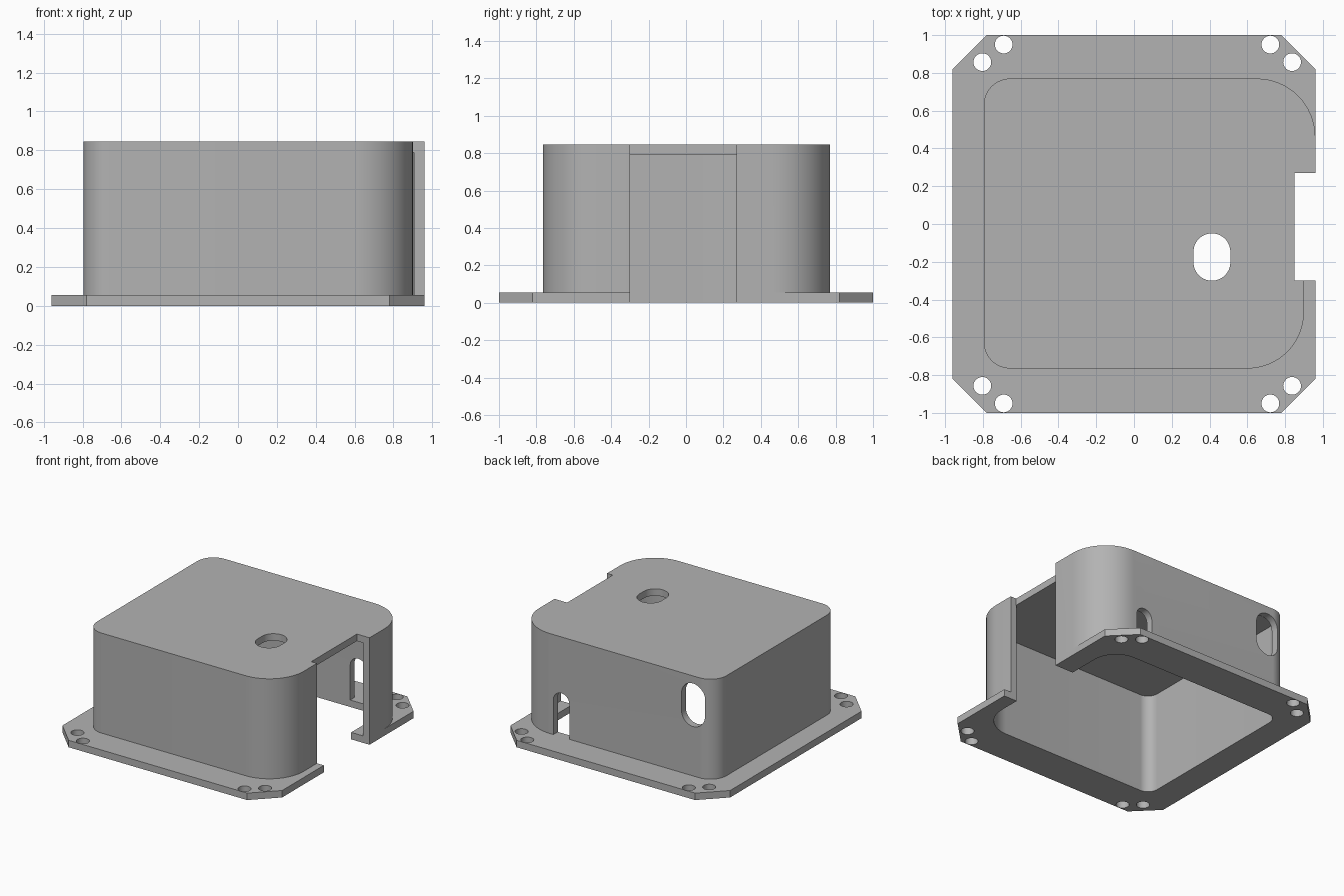
import bpy, bmesh, math
from mathutils import Vector, Matrix

cube = bpy.data.objects.get("Cube")
if cube:
    bpy.data.objects.remove(cube, do_unlink=True)

grey = bpy.data.materials.new("plain_grey")
grey.use_nodes = True
COLOUR = (0.45, 0.45, 0.45, 1)
grey.diffuse_color = COLOUR
grey.node_tree.nodes["Principled BSDF"].inputs["Base Color"].default_value = COLOUR


def outline(corners, steps=16):
    """Square corners (x, y, radius) turned into a rounded or chamfered loop."""
    points = []
    for i, (x, y, r) in enumerate(corners):
        c = Vector((x, y))
        if r == 0:
            points.append(c)
            continue
        a = (Vector(corners[i - 1][:2]) - c).normalized() * r
        b = (Vector(corners[(i + 1) % len(corners)][:2]) - c).normalized() * r
        for k in range(steps + 1):
            t = k / steps * math.pi / 2
            p = c + a + b - b * math.cos(t) - a * math.sin(t)
            if not points or (p - points[-1]).length > 1e-4:
                points.append(p)
    if (points[0] - points[-1]).length < 1e-4:
        points.pop()
    return points


def rect(x0, x1, y0, y1, r=0):
    return [(x0, y0, r), (x1, y0, r), (x1, y1, r), (x0, y1, r)]


def prism(name, points, low, high, matrix=None):
    bm = bmesh.new()
    face = bm.faces.new([bm.verts.new((p.x, p.y, low)) for p in points])
    new = bmesh.ops.extrude_face_region(bm, geom=[face])["geom"]
    top = [v for v in new if isinstance(v, bmesh.types.BMVert)]
    bmesh.ops.translate(bm, verts=top, vec=(0, 0, high - low))
    if matrix:
        bmesh.ops.transform(bm, matrix=matrix, verts=bm.verts)
    bmesh.ops.recalc_face_normals(bm, faces=bm.faces)
    mesh = bpy.data.meshes.new(name)
    bm.to_mesh(mesh)
    bm.free()
    mesh.materials.append(grey)
    obj = bpy.data.objects.new(name, mesh)
    bpy.context.collection.objects.link(obj)
    return obj


def combine(target, other, operation):
    mod = target.modifiers.new(operation, "BOOLEAN")
    mod.object, mod.operation, mod.solver = other, operation, "EXACT"
    bpy.context.view_layer.objects.active = target
    bpy.ops.object.modifier_apply(modifier=mod.name)
    bpy.data.objects.remove(other, do_unlink=True)


def cut(name, points, low, high, matrix=None):
    combine(enclosure, prism(name, points, low, high, matrix), "DIFFERENCE")


WALL, HEIGHT = 0.055, 0.845


def body(inset):
    """Cover outline: the back part of the right wall stands further out."""
    left, front, back = -0.795 + inset, -0.765 + inset, 0.77 - inset
    near, far = 0.90 - inset, 0.96 - inset
    return outline([(left, front, 0.14 - inset), (near, front, 0.30 - inset), (near, 0, 0),
                    (far, 0, 0), (far, back, 0.31 - inset), (left, back, 0.14 - inset)])


# Cover joined to a chamfered mounting flange
enclosure = prism("enclosure", body(0), 0, HEIGHT)
flange = prism("flange", outline(rect(-0.96, 0.96, -1, 1, 0.18), 1), 0, WALL)
combine(enclosure, flange, "UNION")

# Hollow interior, and the opening through the flange
cut("cavity", body(WALL), WALL, HEIGHT - WALL)
opening = outline([(-0.74, -0.71, 0.085), (0.845, -0.71, 0.245), (0.845, 0, 0),
                   (0.80, 0, 0), (0.80, 0.715, 0.2), (-0.74, 0.715, 0.085)])
cut("opening", opening, -0.1, 0.1)

# Side notch: full depth below the roof, shallower through the roof
cut("side_notch", outline(rect(0.85, 1.1, -0.30, 0.27)), -0.1, 1)
cut("side_doorway", outline(rect(0.70, 1.1, -0.30, 0.27)), -0.1, HEIGHT - WALL)

# Obround hole in the roof
cut("roof_hole", outline(rect(0.315, 0.51, -0.30, -0.05, 0.097)), 0.7, 1)

# Holes in the back wall, drawn in x-z and pushed along y
upright = Matrix.Rotation(math.pi / 2, 4, "X")
cut("back_hole", outline(rect(-0.70, -0.50, 0.445, 0.785, 0.0999)), -0.9, -0.6, upright)
arch = [(0.48, WALL, 0), (0.62, WALL, 0), (0.62, 0.40, 0.0699), (0.48, 0.40, 0.0699)]
cut("back_arch", outline(arch), -0.9, -0.6, upright)

# Pairs of screw holes at the four corners
R = 0.047
for side in (-1, 1):
    for x, y in ((-0.69, 0.95), (-0.803, 0.857), (0.722, 0.95), (0.837, 0.857)):
        y *= side
        cut("screw_hole", outline(rect(x - R, x + R, y - R, y + R, R), 8), -0.1, 0.1)

bpy.ops.object.select_all(action="DESELECT")
enclosure.select_set(True)
bpy.context.view_layer.objects.active = enclosure
bpy.ops.object.shade_smooth_by_angle(angle=math.radians(30))
